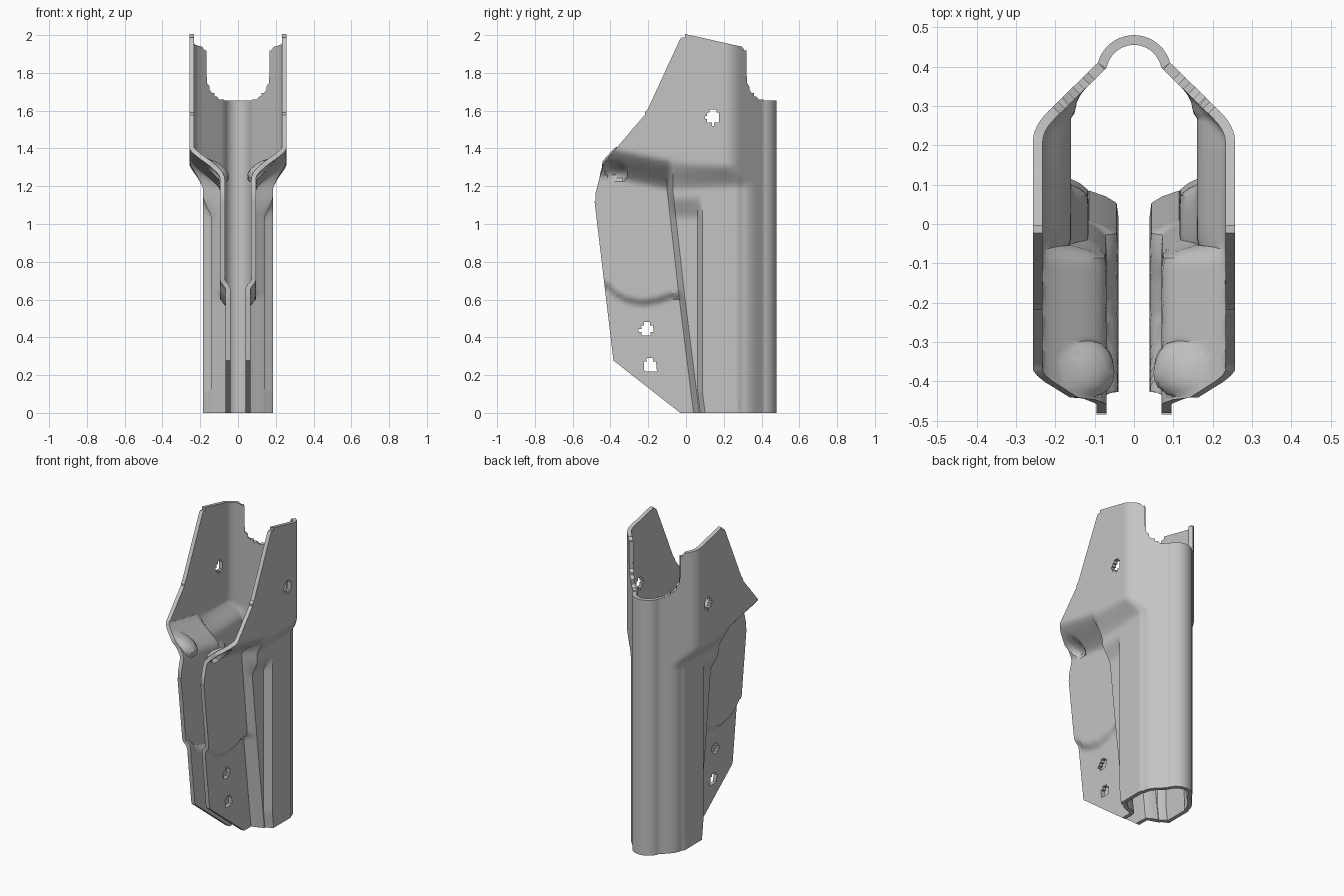
import bpy, bmesh, math

cube = bpy.data.objects.get("Cube")
if cube:
    bpy.data.objects.remove(cube, do_unlink=True)

ROWS = 120
THICK = 0.025
RIB_Y, RIB_R = 0.385, 0.095


def ramp(v, a, b):
    t = min(1, max(0, (v - a) / (b - a)))
    return t * t * (3 - 2 * t)


def soft_line(v, a, b):
    # mostly straight ramp with slightly eased ends
    t = min(1, max(0, (v - a) / (b - a)))
    return 0.6 * t + 0.4 * t * t * (3 - 2 * t)


def interp(v, pts):
    if v <= pts[0][0]:
        return pts[0][1]
    for (a, p), (b, q) in zip(pts, pts[1:]):
        if v <= b:
            return p + (q - p) * (v - a) / (b - a)
    return pts[-1][1]


def smooth_min(a, b, k):
    h = max(0, k - abs(a - b)) / k
    return min(a, b) - h * h * k / 4


def body_start(z):
    # slanted line where the flange rises into the body
    return interp(z, [(0, 0.04), (0.6, -0.035), (1.18, -0.1)])


def ledge_end(z):
    return max(0.062, body_start(z) + 0.036)


def half_width(y, z):
    # flange, thicker above the curved guard edge
    guard = interp(y, [(-0.42, 0.655), (-0.37, 0.605), (-0.31, 0.575), (-0.23, 0.56),
                       (-0.14, 0.575), (-0.09, 0.595), (0, 0.6)])
    flange = 0.065 + 0.03 * ramp(z, guard, guard + 0.045)
    # body with a stepped front ledge
    ledge = 0.14 + 0.045 * soft_line(z, 1.03, 1.14)
    start, step = body_start(z), ledge_end(z)
    w = flange + (ledge - flange) * soft_line(y, start, start + 0.03)
    w += (0.185 - ledge) * soft_line(y, step, step + 0.025)
    w -= 0.012 * ramp(y, 0.275, 0.295)
    # flare to the wide mouth
    low = interp(y, [(-0.45, 1.25), (-0.1, 1.185), (0.3, 1.2)])
    high = interp(y, [(-0.45, 1.41), (0, 1.32), (0.3, 1.31)])
    w += (0.257 - w) * soft_line(z, low, high)
    # rounded dent on the flare
    r2 = ((y + 0.37) / 0.06) ** 2 + ((z - 1.28 + 0.2 * (y + 0.37)) / 0.045) ** 2
    if r2 < 1:
        w -= 0.045 * math.sqrt(1 - r2)
    # slanted rear shoulder
    return smooth_min(w, 0.092 + (0.41 - y) * 1.02, 0.04)


def half_section(z):
    # points from the front edge round to the middle of the rear rib
    s, e = body_start(z), ledge_end(z)
    knots = [-0.52, s, s + 0.03, e, e + 0.025, 0.41]
    ys = []
    for a, b, n in zip(knots, knots[1:], (32, 4, 4, 4, 26)):
        ys += [a + (b - a) * i / n for i in range(n)]
    pts = [(half_width(y, z), y) for y in ys]
    first = math.asin((0.41 - RIB_Y) / RIB_R)
    for i in range(11):
        a = first + (math.pi / 2 - first) * i / 10
        pts.append((RIB_R * math.cos(a), RIB_Y + RIB_R * math.sin(a)))
    return pts


def contains(poly, y, z):
    inside = False
    for (y1, z1), (y2, z2) in zip(poly, poly[1:] + poly[:1]):
        if (z1 > z) != (z2 > z) and y < y1 + (z - z1) * (y2 - y1) / (z2 - z1):
            inside = not inside
    return inside


def cut(bm, poly, keep_inside):
    # score the sheet along every side of the polygon, then drop the waste
    margin = 0.04
    for (y1, z1), (y2, z2) in zip(poly, poly[1:] + poly[:1]):
        y_lo, y_hi = min(y1, y2) - margin, max(y1, y2) + margin
        z_lo, z_hi = min(z1, z2) - margin, max(z1, z2) + margin
        near = set()
        for f in bm.faces:
            co = f.verts[0].co
            if z_lo < co.z < z_hi and y_lo < co.y < y_hi:
                near.update([f, *f.edges, *f.verts])
        if near:
            bmesh.ops.bisect_plane(bm, geom=list(near), dist=0.0003,
                                   plane_co=(0, y1, z1), plane_no=(0, z1 - z2, y2 - y1))
    waste = []
    for f in bm.faces:
        c = f.calc_center_median()
        if contains(poly, c.y, c.z) != keep_inside:
            waste.append(f)
    bmesh.ops.delete(bm, geom=waste, context="FACES")


# moulded shell sheet
bm = bmesh.new()
rows = []
for j in range(ROWS + 1):
    z = -0.04 + 2.08 * j / ROWS
    half = half_section(z)
    ring = half + [(-x, y) for x, y in reversed(half[:-1])]
    rows.append([bm.verts.new((x, y, z)) for x, y in ring])
for lower, upper in zip(rows, rows[1:]):
    for i in range(len(lower) - 1):
        bm.faces.new((lower[i], lower[i + 1], upper[i + 1], upper[i]))

# side outline
cut(bm, [(-0.02, 0), (0.6, 0), (0.6, 1.655), (0.41, 1.655), (0.375, 1.67), (0.345, 1.7),
         (0.327, 1.74), (0.32, 1.79), (0.32, 1.89), (0.313, 1.92), (0.29, 1.94),
         (0.03, 1.998), (0, 2), (-0.025, 1.985), (-0.04, 1.96), (-0.19, 1.635),
         (-0.225, 1.57), (-0.43, 1.33), (-0.447, 1.305), (-0.45, 1.27),
         (-0.48, 1.16), (-0.483, 1.11), (-0.387, 0.3), (-0.375, 0.27), (-0.05, 0.015)], True)

# screw holes through both sides
for y, z, r in ((0.14, 1.565, 0.037), (-0.21, 0.44, 0.035), (-0.19, 0.25, 0.035)):
    turns = [math.tau * (i + 0.5) / 24 for i in range(24)]
    cut(bm, [(y + r * math.cos(a), z + r * math.sin(a)) for a in turns], False)

bmesh.ops.remove_doubles(bm, verts=bm.verts, dist=0.0004)
mesh = bpy.data.meshes.new("holster_shell")
bm.to_mesh(mesh)
bm.free()
shell = bpy.data.objects.new("holster_shell", mesh)
bpy.context.collection.objects.link(shell)

# wall thickness
solid = shell.modifiers.new("thickness", "SOLIDIFY")
solid.thickness = THICK
solid.offset = -1

# single plain grey finish
grey = bpy.data.materials.new("plain_grey")
grey.use_nodes = True
colour = (0.55, 0.55, 0.55, 1)
grey.diffuse_color = colour
grey.node_tree.nodes["Principled BSDF"].inputs["Base Color"].default_value = colour
mesh.materials.append(grey)

bpy.ops.object.select_all(action="DESELECT")
shell.select_set(True)
bpy.context.view_layer.objects.active = shell
bpy.ops.object.modifier_apply(modifier=solid.name)
bpy.ops.object.shade_smooth_by_angle(angle=math.radians(35))
